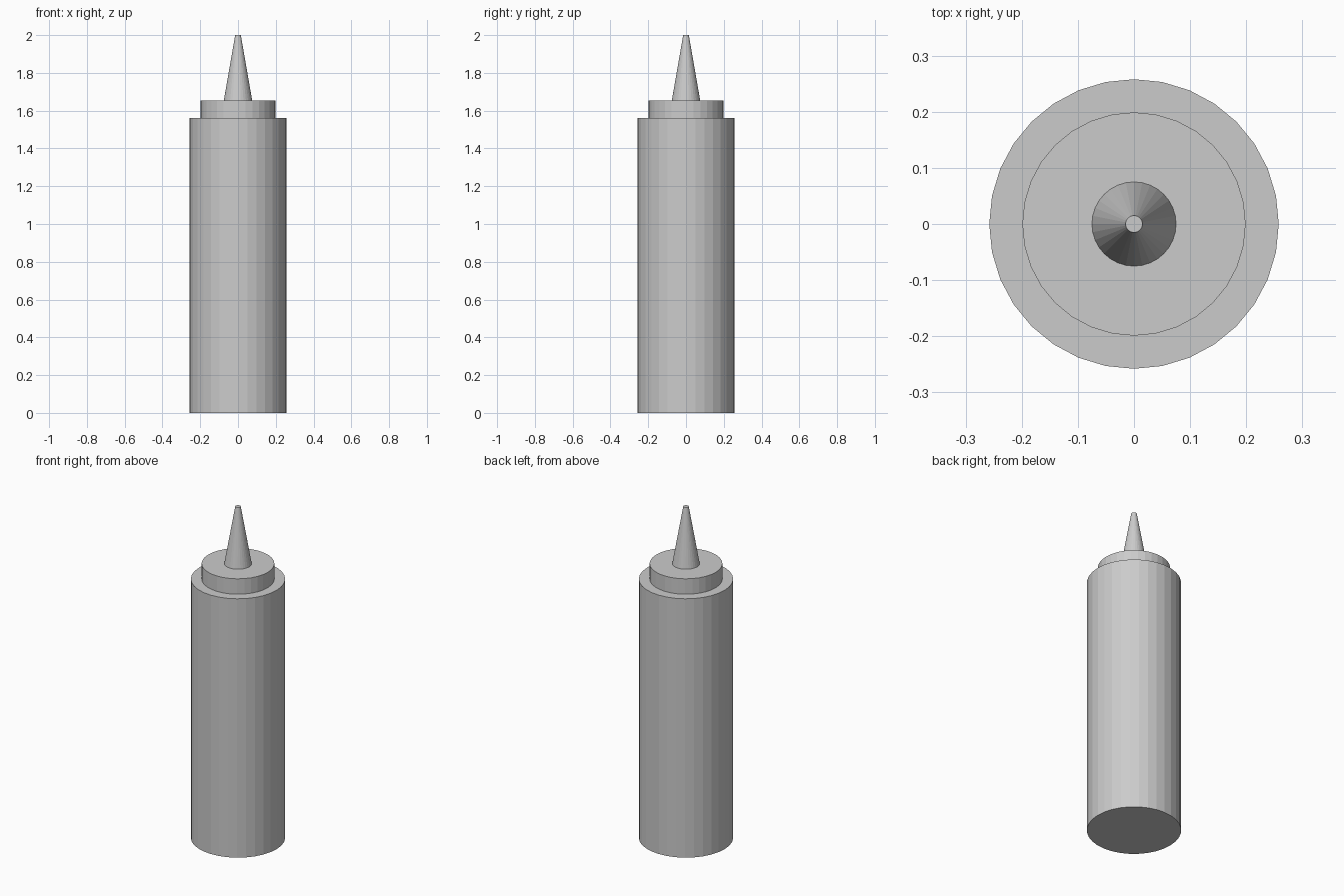
import bpy

if "Cube" in bpy.data.objects:
    bpy.data.objects.remove(bpy.data.objects["Cube"])

SIDES = 32


def turned_part(name, z0, z1, r0, r1):
    """Flat-faced round part from z0 to z1, radius r0 at bottom and r1 at top."""
    bpy.ops.mesh.primitive_cone_add(
        vertices=SIDES, radius1=r0, radius2=r1, depth=z1 - z0,
        end_fill_type='NGON', location=(0, 0, (z0 + z1) / 2))
    obj = bpy.context.object
    obj.name = obj.data.name = name
    return obj


# Bottle body
turned_part("bottle_body", 0.0, 1.562, 0.258, 0.258)
# Screw cap
turned_part("cap", 1.562, 1.655, 0.199, 0.199)
# Tapered nozzle
turned_part("nozzle", 1.655, 2.0, 0.075, 0.015)
